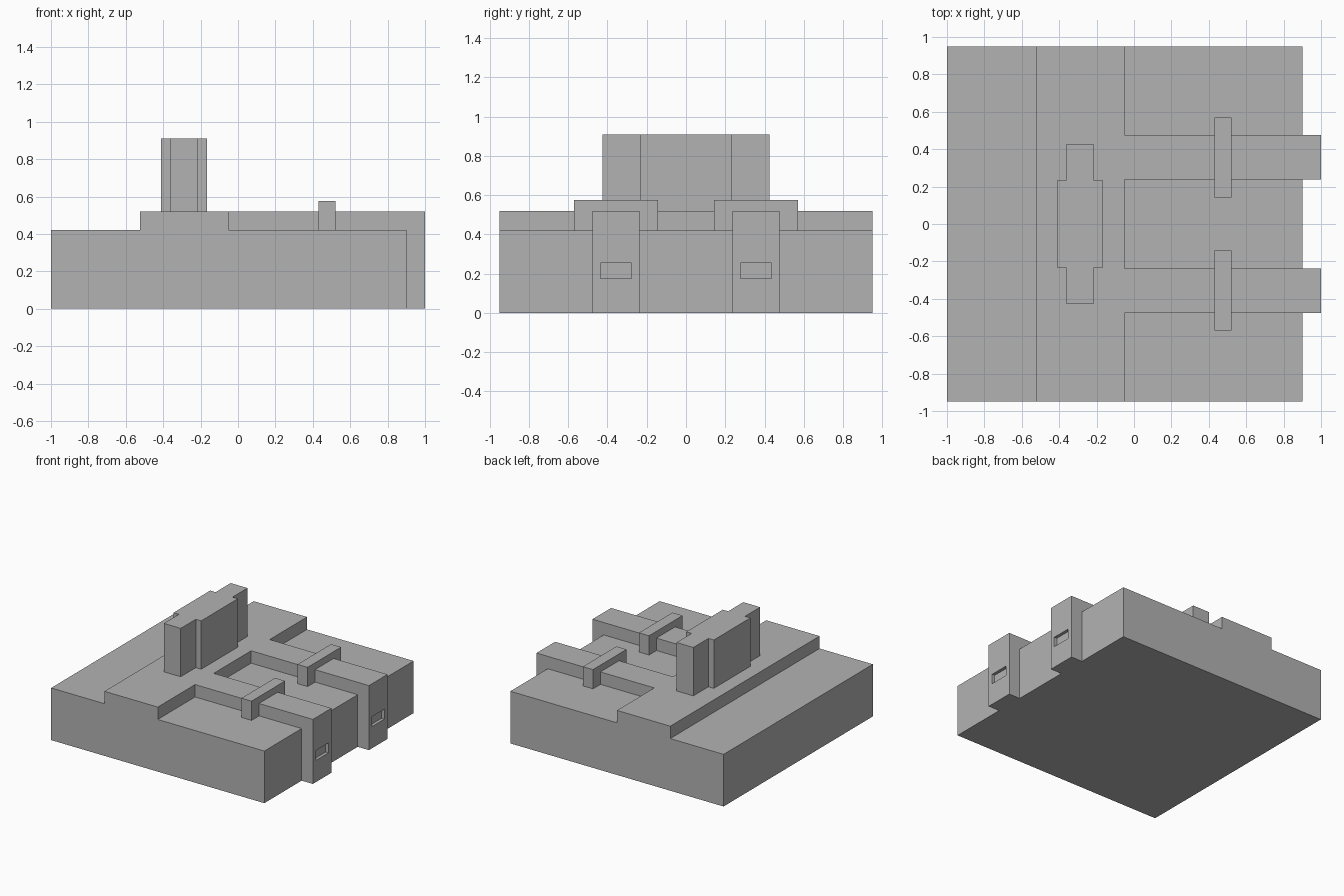
import bpy, bmesh
from mathutils import Vector

cube = bpy.data.objects.get("Cube")
if cube:
    bpy.data.objects.remove(cube, do_unlink=True)

grey = bpy.data.materials.new("plain grey")
grey.use_nodes = True
grey.diffuse_color = (0.45, 0.45, 0.45, 1)
grey.node_tree.nodes["Principled BSDF"].inputs["Base Color"].default_value = (0.45, 0.45, 0.45, 1)


def extrude(name, outline, axis, start, end):
    """Extrude a 2D outline along an axis; the outline uses the other two axes in order."""
    bm = bmesh.new()
    verts = []
    for point in outline:
        co = list(point)
        co.insert(axis, start)
        verts.append(bm.verts.new(co))
    face = bm.faces.new(verts)
    new = bmesh.ops.extrude_face_region(bm, geom=[face])["geom"]
    shift = Vector((0, 0, 0))
    shift[axis] = end - start
    bmesh.ops.translate(bm, vec=shift, verts=[v for v in new if isinstance(v, bmesh.types.BMVert)])
    bmesh.ops.recalc_face_normals(bm, faces=bm.faces[:])
    mesh = bpy.data.meshes.new(name)
    bm.to_mesh(mesh)
    bm.free()
    mesh.materials.append(grey)
    obj = bpy.data.objects.new(name, mesh)
    bpy.context.collection.objects.link(obj)
    return obj


def rectangle(a0, a1, b0, b1):
    return [(a0, b0), (a1, b0), (a1, b1), (a0, b1)]


X, Y, Z = range(3)
DECK, TOP = 0.42, 0.52

# Base block with its raised cross band
extrude("base", [(-1, 0), (-1, DECK), (-0.525, DECK), (-0.525, TOP), (-0.05, TOP),
                 (-0.05, DECK), (0.9, DECK), (0.9, 0)], Y, -0.95, 0.95)

# Tower with a cross-shaped plan
quarter = [(0.123, 0.233), (0.075, 0.233), (0.075, 0.425)]
plan = quarter + [(-x, y) for x, y in reversed(quarter)]
plan += [(-x, -y) for x, y in plan]
extrude("tower", [(x - 0.288, y) for x, y in plan], Z, TOP, 0.91)

for side, s in (("left", 1), ("right", -1)):
    # Rail running over the deck and down the end of the base
    y0, y1 = sorted((s * 0.238, s * 0.475))
    rail = extrude(side + "_rail", [(-0.05, DECK), (-0.05, TOP), (1, TOP), (1, 0),
                                    (0.9, 0), (0.9, DECK)], Y, y0, y1)

    # Shallow slot in the rail end
    cutter = extrude("slot_cutter", rectangle(s * 0.277, s * 0.435, 0.175, 0.255), X, 0.975, 1.05)
    cutter.hide_render = True
    cut = rail.modifiers.new("slot", "BOOLEAN")
    cut.operation = "DIFFERENCE"
    cut.solver = "EXACT"
    cut.object = cutter
    bpy.context.view_layer.objects.active = rail
    bpy.ops.object.modifier_apply(modifier=cut.name)
    bpy.data.objects.remove(cutter, do_unlink=True)

    # Strap bridging the rail
    strap = [(0.143, DECK), (0.143, 0.575), (0.57, 0.575), (0.57, DECK),
             (0.475, DECK), (0.475, TOP), (0.238, TOP), (0.238, DECK)]
    extrude(side + "_strap", [(s * y, z) for y, z in strap], X, 0.43, 0.52)
